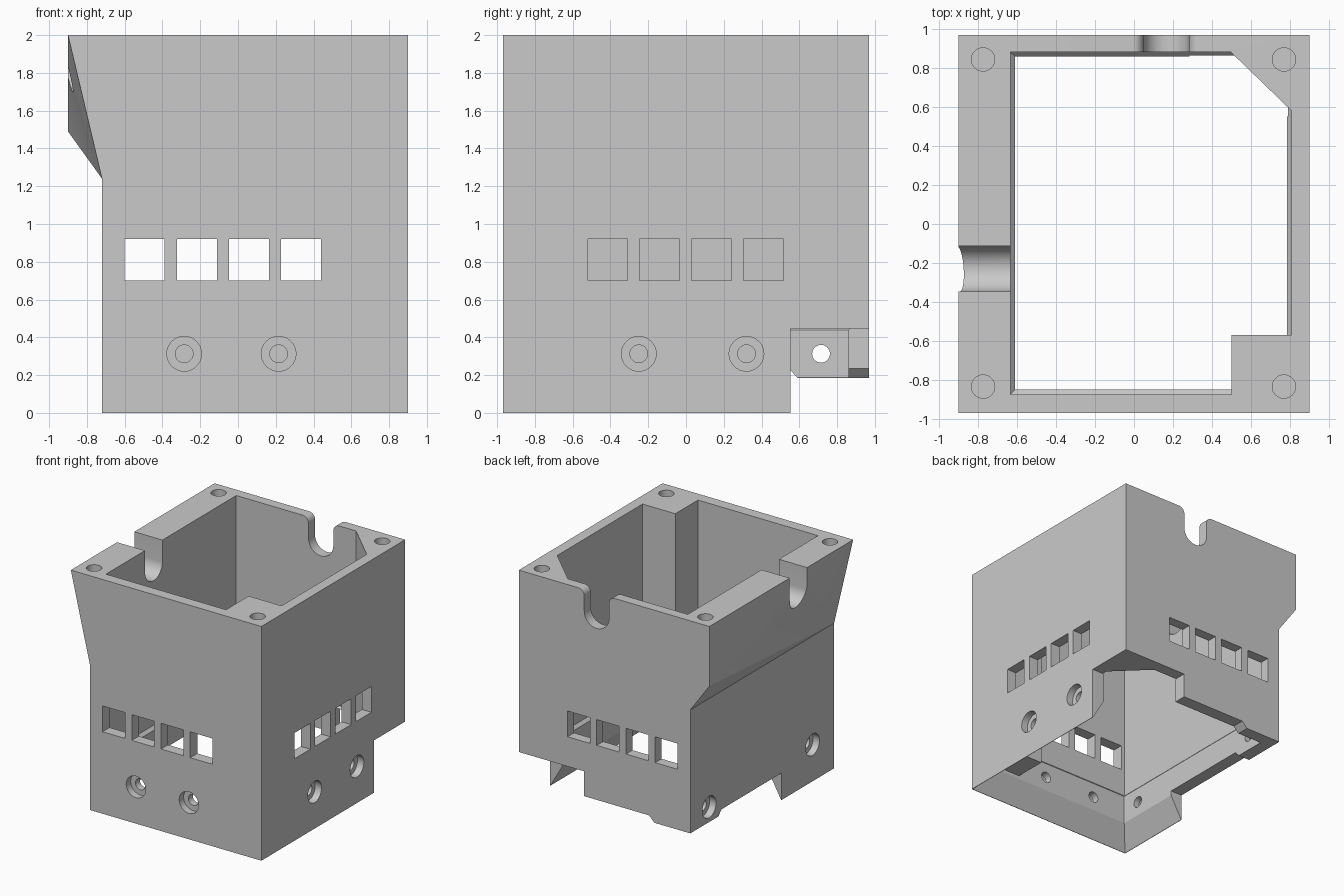
import bpy
import bmesh
from math import cos, sin, radians
from mathutils import Vector

cube = bpy.data.objects.get("Cube")
if cube:
    bpy.data.objects.remove(cube, do_unlink=True)

W, D, H = 0.9, 0.97, 2.0      # half width, half depth, height
FOOT_X = -0.72                # right wall below the overhang

grey = bpy.data.materials.new("plain grey")
grey.use_nodes = True
COLOUR = (0.59, 0.59, 0.59, 1)
grey.diffuse_color = COLOUR
grey.node_tree.nodes["Principled BSDF"].inputs["Base Color"].default_value = COLOUR


def make(name, bm):
    bmesh.ops.recalc_face_normals(bm, faces=bm.faces[:])
    mesh = bpy.data.meshes.new(name)
    bm.to_mesh(mesh)
    bm.free()
    mesh.materials.append(grey)
    obj = bpy.data.objects.new(name, mesh)
    bpy.context.collection.objects.link(obj)
    return obj


def loft(name, rings):
    """Closed solid through rings of equal point count."""
    bm = bmesh.new()
    loops = [[bm.verts.new(p) for p in ring] for ring in rings]
    n = len(loops[0])
    for a, b in zip(loops, loops[1:]):
        for i in range(n):
            j = (i + 1) % n
            bm.faces.new((a[i], a[j], b[j], b[i]))
    bm.faces.new(loops[0])
    bm.faces.new(loops[-1])
    return make(name, bm)


def prism(name, profile, axis, lo, hi):
    """Extrude a 2D profile along axis; profile holds the other two axes in order."""
    def place(p, h):
        v = list(p)
        v.insert("xyz".index(axis), h)
        return Vector(v)
    return loft(name, [[place(p, h) for p in profile] for h in (lo, hi)])


def rect(a0, a1, b0, b1):
    return [(a0, b0), (a1, b0), (a1, b1), (a0, b1)]


def arc(a, b, r, start, end, steps=16):
    angles = [radians(start + (end - start) * i / steps) for i in range(steps + 1)]
    return [(a + r * cos(t), b + r * sin(t)) for t in angles]


def circle(a, b, r):
    return arc(a, b, r, 0, 360, 32)[:-1]


def combine(obj, other, operation="DIFFERENCE"):
    other.hide_render = True
    mod = obj.modifiers.new("combine", "BOOLEAN")
    mod.operation = operation
    mod.solver = "EXACT"
    mod.object = other
    bpy.context.view_layer.objects.active = obj
    bpy.ops.object.modifier_apply(modifier=mod.name)
    bpy.data.objects.remove(other, do_unlink=True)


# Outer block
housing = prism("housing", rect(FOOT_X, W, -D, D), "z", 0, H)

# Overhang on the right wall, swelling towards the back
bm = bmesh.new()
for y in (-D, D):
    for x, z in ((FOOT_X, 1.24), (FOOT_X, H), (-W, H)):
        bm.verts.new((x, y, z))
bm.verts.new((-W, D, 1.49))
bmesh.ops.convex_hull(bm, input=bm.verts[:])
combine(housing, make("overhang", bm), "UNION")

# Cavity: flared foot, straight band, then a chamfered ledge to the wider top
lip = 0.004
levels = [
    (-0.05, FOOT_X + lip, W - lip, -D + lip, D - lip),
    (0.0, FOOT_X + lip, W - lip, -D + lip, D - lip),
    (0.19, -0.61, 0.785, -0.85, 0.86),
    (0.44, -0.61, 0.785, -0.85, 0.86),
    (0.465, -0.635, 0.81, -0.875, 0.883),
    (H + 0.05, -0.635, 0.81, -0.875, 0.883),
]
cavity = loft("cavity_cutter", [[(x, y, z) for x, y in rect(*r)] for z, *r in levels])
# Corner post and diagonal gusset stay solid
combine(cavity, prism("corner_post", rect(0.5, 1, -1, -0.57), "z", 0.22, 2.2))
combine(cavity, prism("corner_gusset", [(0.40, 0.977), (0.91, 0.483), (0.91, 0.977)],
                      "z", 0.22, 2.2))
combine(housing, cavity)

# Windows in the front, back and left walls
for i in range(4):
    x, y = -0.6 + 0.276 * i, -0.52 + 0.275 * i
    for lo, hi in ((-1.1, -0.8), (0.8, 1.1)):
        combine(housing, prism("window", rect(x, x + 0.212, 0.7, 0.92), "y", lo, hi))
    combine(housing, prism("window", rect(y, y + 0.21, 0.7, 0.92), "x", 0.7, 1.1))

# Counterbored side holes: axis, position, outer surface, inward direction
for axis, u, face, inward in (
        ("y", -0.285, -D, 1), ("y", 0.215, -D, 1),
        ("x", -0.25, W, -1), ("x", 0.32, W, -1),
        ("x", 0.715, FOOT_X, 1), ("x", -0.68, FOOT_X, 1)):
    for r, depth in ((0.092, 0.06), (0.047, 0.2)):
        ends = sorted((face - inward * 0.1, face + inward * depth))
        combine(housing, prism("hole", circle(u, 0.313, r), axis, *ends))

# Blind screw holes in the top corners
for x in (-0.775, 0.77):
    for y in (-0.835, 0.845):
        combine(housing, prism("screw_hole", circle(x, y, 0.06), "z", 1.75, 2.1))

# Cable notch with rounded lips in the back wall
c, r, f = 0.165, 0.117, 0.055
slot = ([(c - r - f, 2.1)] + arc(c - r - f, H - f, f, 90, 0, 8)
        + arc(c, 1.815, r, 180, 360) + arc(c + r + f, H - f, f, 180, 90, 8)
        + [(c + r + f, 2.1)])
combine(housing, prism("back_notch", slot, "y", 0.8, 1.1))

# Plain cable notch in the right wall
slot = [(-0.347, 2.1)] + arc(-0.23, 1.815, 0.117, 180, 360) + [(-0.113, 2.1)]
combine(housing, prism("side_notch", slot, "x", -1.1, -0.55))

# Bottom cutouts: open corner, right wall edge, back wall edge
combine(housing, prism("corner_cut", rect(0.284, 1.1, 0.552, 1.1), "z", -0.2, 0.447))
edge = [(-0.26, -0.1), (-0.26, 0.23), (0.55, 0.23), (0.59, 0.185), (1.1, 0.185), (1.1, -0.1)]
combine(housing, prism("side_edge_cut", edge, "x", -1.1, -0.5))
edge = [(0.35, -0.1), (0.35, 0.235), (-0.33, 0.235), (-0.38, 0.185), (-1.1, 0.185), (-1.1, -0.1)]
combine(housing, prism("back_edge_cut", edge, "y", 0.7, 1.1))

bpy.ops.object.select_all(action="DESELECT")
housing.select_set(True)
bpy.context.view_layer.objects.active = housing
bpy.ops.object.shade_smooth_by_angle(angle=radians(18))
